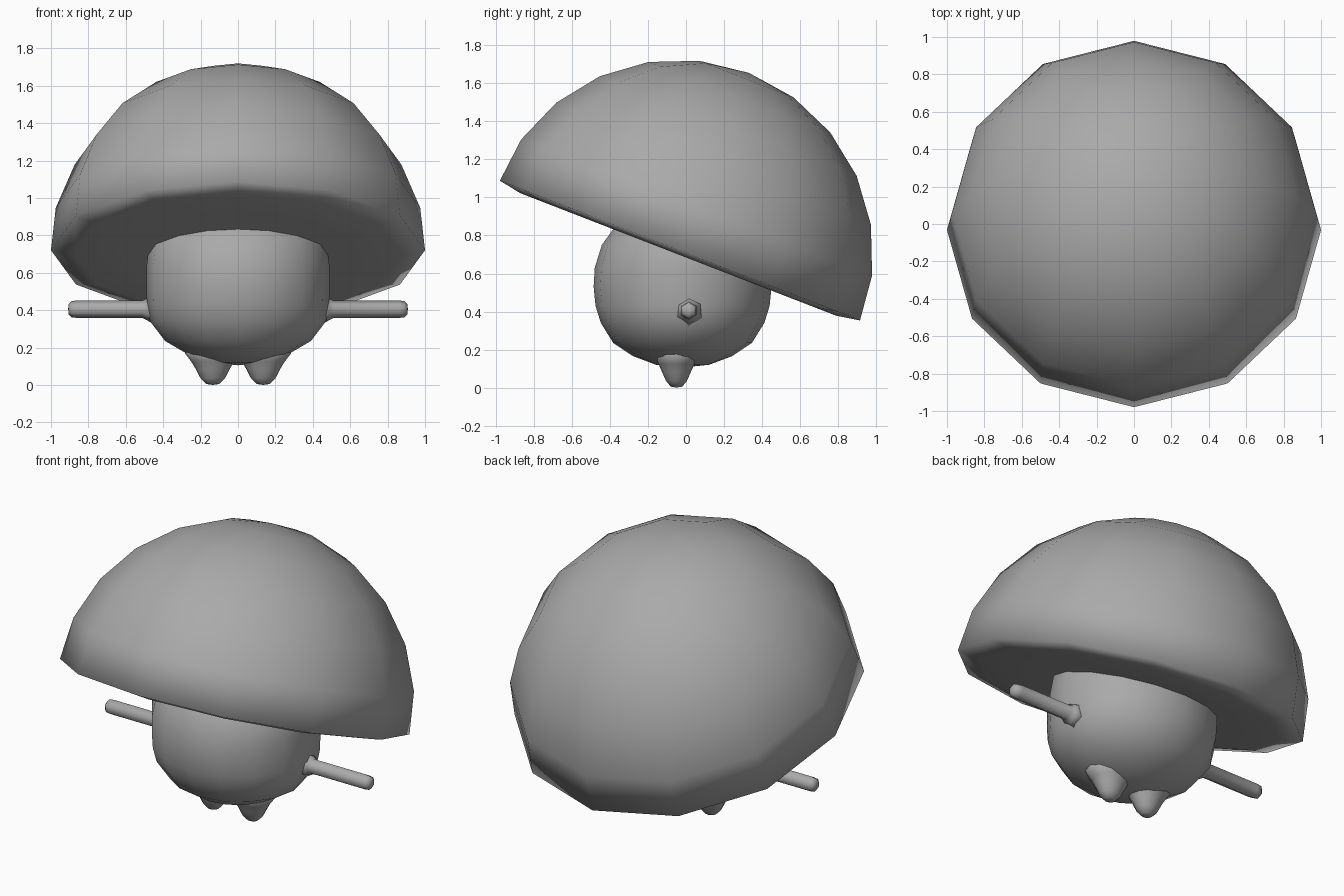
import bpy, bmesh, math
from mathutils import Matrix

if "Cube" in bpy.data.objects:
    bpy.data.objects.remove(bpy.data.objects["Cube"])

grey = bpy.data.materials.new("grey")
grey.diffuse_color = (0.4, 0.4, 0.4, 1)
grey.use_nodes = True
grey.node_tree.nodes["Principled BSDF"].inputs["Base Color"].default_value = grey.diffuse_color


def lathe(name, rings, sides, matrix, phase=0.0):
    """Smooth closed solid from (rx, ry, z) rings; a zero radius makes a pole."""
    bm = bmesh.new()
    loops = []
    for rx, ry, z in rings:
        if rx == 0:
            loops.append([bm.verts.new((0, 0, z))] * sides)
            continue
        angles = [phase + 2 * math.pi * i / sides for i in range(sides)]
        loops.append([bm.verts.new((rx * math.cos(a), ry * math.sin(a), z)) for a in angles])
    for low, high in zip(loops, loops[1:]):
        for i in range(sides):
            j = (i + 1) % sides
            corners = list(dict.fromkeys((low[i], low[j], high[j], high[i])))
            bm.faces.new(corners).smooth = True
    bmesh.ops.recalc_face_normals(bm, faces=bm.faces)
    mesh = bpy.data.meshes.new(name)
    bm.to_mesh(mesh)
    bm.free()
    mesh.materials.append(grey)
    obj = bpy.data.objects.new(name, mesh)
    obj.matrix_world = matrix
    bpy.context.collection.objects.link(obj)
    return obj


# Tilted twelve-sided cap: flat underside, chamfered rim, half-sphere dome
R = 1.025
cap = [(0, 0, 0), (0.6, 0.6, 0), (0.875, 0.89, 0), (1.0, 1.016, 0.022)]
for step in range(1, 7):
    a = math.radians(15 * step)
    r = R * math.cos(a) if step < 6 else 0
    cap.append((r * 0.984, r, R * math.sin(a)))
lathe("cap", cap, 12,
      Matrix.Translation((0, -0.04, 0.70)) @ Matrix.Rotation(math.radians(-21.2), 4, 'X'))

# Round body
body = [(0, 0, 0.105), (0.14, 0.14, 0.12), (0.27, 0.26, 0.165), (0.39, 0.365, 0.235),
        (0.47, 0.43, 0.34), (0.487, 0.458, 0.43), (0.49, 0.468, 0.53), (0.49, 0.462, 0.63),
        (0.475, 0.425, 0.75), (0.42, 0.36, 0.84), (0.25, 0.22, 0.92), (0, 0, 0.95)]
lathe("body", body, 16, Matrix.Translation((0, -0.018, 0)))

# Feet and stick arms on both sides
foot = [(0, 0, 0), (0.035, 0.03, 0.005), (0.065, 0.055, 0.035), (0.088, 0.075, 0.08),
        (0.115, 0.095, 0.125), (0.15, 0.12, 0.17), (0.12, 0.1, 0.22), (0, 0, 0.24)]
arm = [(0, 0, 0.40), (0.08, 0.08, 0.45), (0.06, 0.06, 0.485), (0.047, 0.047, 0.51),
       (0.047, 0.047, 0.86), (0.043, 0.043, 0.89), (0.026, 0.026, 0.906), (0, 0, 0.908)]
for side, label in ((-1, "left"), (1, "right")):
    lathe(label + "_foot", foot, 12, Matrix.Translation((0.135 * side, -0.05, 0)))
    lathe(label + "_arm", arm, 6,
          Matrix.Translation((0, 0.015, 0.405)) @ Matrix.Rotation(side * math.pi / 2, 4, 'Y'))
